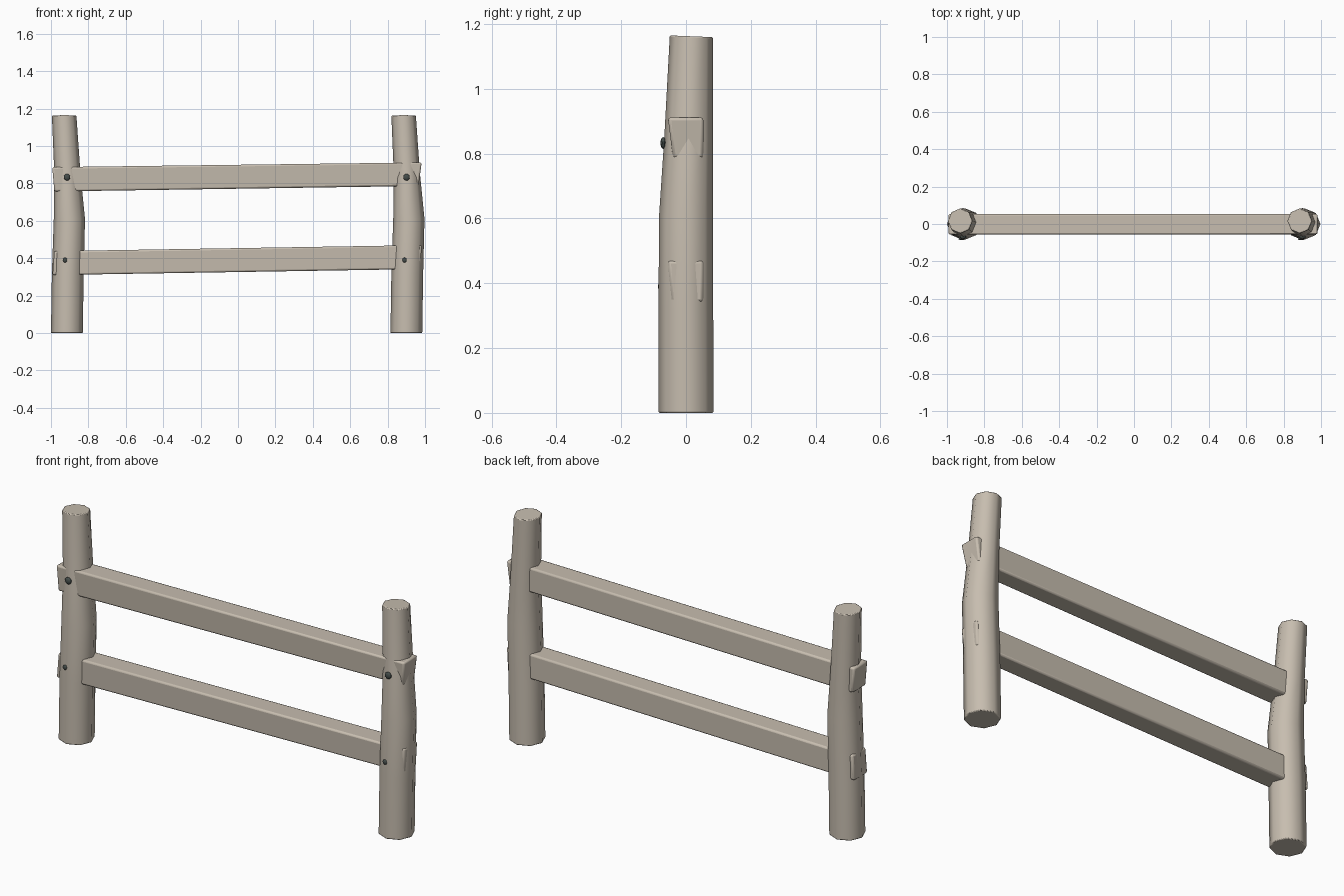
import bpy, bmesh, math
from mathutils import Vector

if "Cube" in bpy.data.objects:
    bpy.data.objects.remove(bpy.data.objects["Cube"], do_unlink=True)


def material(name, color):
    mat = bpy.data.materials.new(name)
    mat.use_nodes = True
    mat.diffuse_color = (*color, 1)
    bsdf = next(n for n in mat.node_tree.nodes if n.type == 'BSDF_PRINCIPLED')
    bsdf.inputs["Base Color"].default_value = (*color, 1)
    return mat


WOOD = material("pale weathered wood", (0.57, 0.51, 0.43))
IRON = material("dark iron", (0.06, 0.075, 0.07))


def finish(bm, name, mat, bevel=0.0, angle=50):
    bmesh.ops.recalc_face_normals(bm, faces=bm.faces)
    mesh = bpy.data.meshes.new(name)
    bm.to_mesh(mesh)
    bm.free()
    mesh.materials.append(mat)
    obj = bpy.data.objects.new(name, mesh)
    bpy.context.collection.objects.link(obj)
    bpy.ops.object.select_all(action='DESELECT')
    bpy.context.view_layer.objects.active = obj
    obj.select_set(True)
    bpy.ops.object.shade_smooth_by_angle(angle=math.radians(angle))
    if bevel:
        mod = obj.modifiers.new("soft edges", 'BEVEL')
        mod.width = bevel
        mod.segments = 2
        mod.limit_method = 'ANGLE'
        mod.angle_limit = math.radians(50)
    return obj


# Height, then x and y extents of each ring of a post
RINGS = [(0, -1.0, -0.83, -0.085, 0.085),
         (0.32, -0.995, -0.825, -0.085, 0.084),
         (0.61, -0.985, -0.818, -0.083, 0.083),
         (0.85, -0.982, -0.842, -0.067, 0.083),
         (1.163, -0.995, -0.864, -0.05, 0.083)]
SIDES = 8


def post(name, shift):
    bm = bmesh.new()
    loops = []
    for z, x0, x1, y0, y1 in RINGS:
        loop = []
        for i in range(SIDES):
            a = math.tau * i / SIDES
            x = (x0 + x1) / 2 + (x1 - x0) / 2 * math.cos(a) + shift
            y = (y0 + y1) / 2 + (y1 - y0) / 2 * math.sin(a)
            tilt = -0.04 * y if z > 1 else 0
            loop.append(bm.verts.new((x, y, z + tilt)))
        loops.append(loop)
    for low, high in zip(loops, loops[1:]):
        for i in range(SIDES):
            j = (i + 1) % SIDES
            bm.faces.new((low[i], low[j], high[j], high[i]))
    bm.faces.new(loops[0])
    bm.faces.new(loops[-1])
    finish(bm, name, WOOD, 0.004)


post("right_post", 0)
post("left_post", 1.815)


def rail(name, ends, taper):
    """Box beam; each end is (x at bottom, x at top, bottom z, top z)."""
    bm = bmesh.new()
    bmesh.ops.create_cube(bm, size=1)
    for v in bm.verts:
        left = v.co.x > 0
        top = v.co.z > 0
        xb, xt, zb, zt = ends[left]
        y = 0.054 if v.co.y > 0 else -0.056
        if left and not top and v.co.y < 0:
            y += taper
        v.co = Vector((xt if top else xb, y, zt if top else zb))
    finish(bm, name, WOOD, 0.009)


rail("upper_rail", ((-0.982, -0.993, 0.757, 0.887), (0.965, 0.982, 0.786, 0.912)), 0.016)
rail("lower_rail", ((-0.992, -0.982, 0.31, 0.438), (0.975, 0.982, 0.342, 0.47)), 0.01)


# Rounded nail heads on the front of each post
def nail(name, x, y, z, radius):
    bm = bmesh.new()
    bmesh.ops.create_uvsphere(bm, u_segments=10, v_segments=6, radius=radius)
    for v in bm.verts:
        v.co = Vector((x + v.co.x, y + v.co.y * 0.5, z + v.co.z))
    finish(bm, name, IRON)


for side, shift in (("right", 0), ("left", 1.815)):
    nail(side + "_upper_nail", -0.914 + shift, -0.07, 0.833, 0.018)
    nail(side + "_lower_nail", -0.925 + shift, -0.08, 0.39, 0.013)
